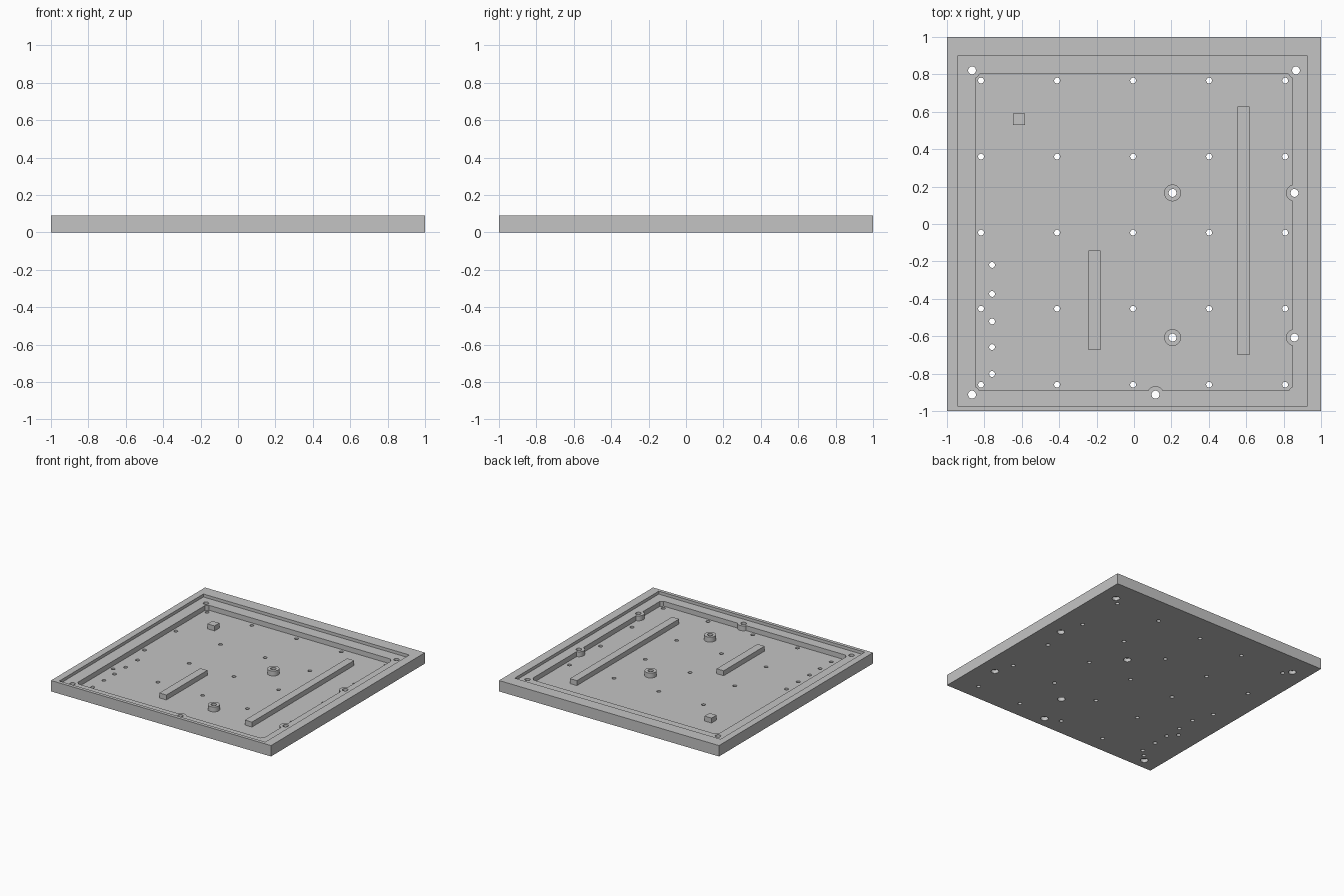
import bpy, bmesh, math
from mathutils import Matrix, Vector

cube = bpy.data.objects.get("Cube")
if cube:
    bpy.data.objects.remove(cube, do_unlink=True)

TOP, LEDGE, FLOOR = 0.0895, 0.065, 0.0244

grey = bpy.data.materials.new("plain_grey")
grey.use_nodes = True
grey.diffuse_color = (0.55, 0.55, 0.55, 1)
grey.node_tree.nodes["Principled BSDF"].inputs["Base Color"].default_value = (0.55, 0.55, 0.55, 1)


def add_box(bm, x0, x1, y0, y1, z0, z1):
    size = Vector((x1 - x0, y1 - y0, z1 - z0))
    mid = Vector((x0 + x1, y0 + y1, z0 + z1)) / 2
    bmesh.ops.create_cube(bm, size=1, matrix=Matrix.Translation(mid) @ Matrix.Diagonal(size).to_4x4())


def add_cylinder(bm, x, y, r, z0, z1):
    bmesh.ops.create_cone(bm, cap_ends=True, segments=32, radius1=r, radius2=r, depth=z1 - z0,
                          matrix=Matrix.Translation((x, y, (z0 + z1) / 2)))


def solid(name, boxes=(), cylinders=()):
    bm = bmesh.new()
    for b in boxes:
        add_box(bm, *b)
    for c in cylinders:
        add_cylinder(bm, *c)
    mesh = bpy.data.meshes.new(name)
    bm.to_mesh(mesh)
    bm.free()
    obj = bpy.data.objects.new(name, mesh)
    bpy.context.collection.objects.link(obj)
    return obj


def cut(obj, cutter):
    cutter.hide_render = True
    mod = obj.modifiers.new("cut", 'BOOLEAN')
    mod.operation, mod.solver, mod.object = 'DIFFERENCE', 'EXACT', cutter
    bpy.ops.object.select_all(action='DESELECT')
    bpy.context.view_layer.objects.active = obj
    obj.select_set(True)
    bpy.ops.object.modifier_apply(modifier=mod.name)
    bpy.data.objects.remove(cutter, do_unlink=True)


# Screw positions: free bosses, side bosses, front boss and corners
screws = [(x, y) for x in (0.206, 0.858) for y in (0.166, -0.607)]
screws += [(0.115, -0.912), (-0.866, 0.821), (0.866, 0.821), (-0.866, -0.912)]
solid_corner = [(0.866, -0.912)]

# Small vent holes: square grid plus a short row
vents = [(-0.818 + 0.4065 * i, 0.767 - 0.4065 * j) for i in range(5) for j in range(5)]
vents += [(-0.759, y) for y in (-0.219, -0.374, -0.521, -0.658, -0.802)]

# Pocket cutter with the bars, block and bosses left standing
pocket = solid("pocket_cutter", [(-0.848, 0.848, -0.89, 0.803, FLOOR, 0.08)])
islands = solid("island_cutter",
                [(0.553, 0.617, -0.70, 0.627, 0, 0.1),
                 (-0.243, -0.179, -0.674, -0.142, 0, 0.1),
                 (-0.647, -0.583, 0.528, 0.592, 0, 0.1)],
                [(x, y, 0.045, 0, 0.1) for x, y in screws + solid_corner])
cut(pocket, islands)

# Tray body with recessed ledge and pocket
tray = solid("tray", [(-1, 1, -1, 1, 0, TOP)])
cut(tray, pocket)
cut(tray, solid("ledge_cutter", [(-0.944, 0.928, -0.972, 0.899, LEDGE, 0.2)]))

# Through holes, and wider screw head recesses underneath
cut(tray, solid("hole_cutter", cylinders=[(x, y, 0.021, -0.1, 0.2) for x, y in screws]
                + [(x, y, 0.0155, -0.1, 0.2) for x, y in vents]))
cut(tray, solid("recess_cutter", cylinders=[(x, y, 0.029, -0.1, 0.03) for x, y in screws]))

tray.data.materials.clear()
tray.data.materials.append(grey)
for poly in tray.data.polygons:
    poly.material_index = 0
bpy.ops.object.select_all(action='DESELECT')
tray.select_set(True)
bpy.context.view_layer.objects.active = tray
bpy.ops.object.shade_smooth_by_angle(angle=math.radians(30))
